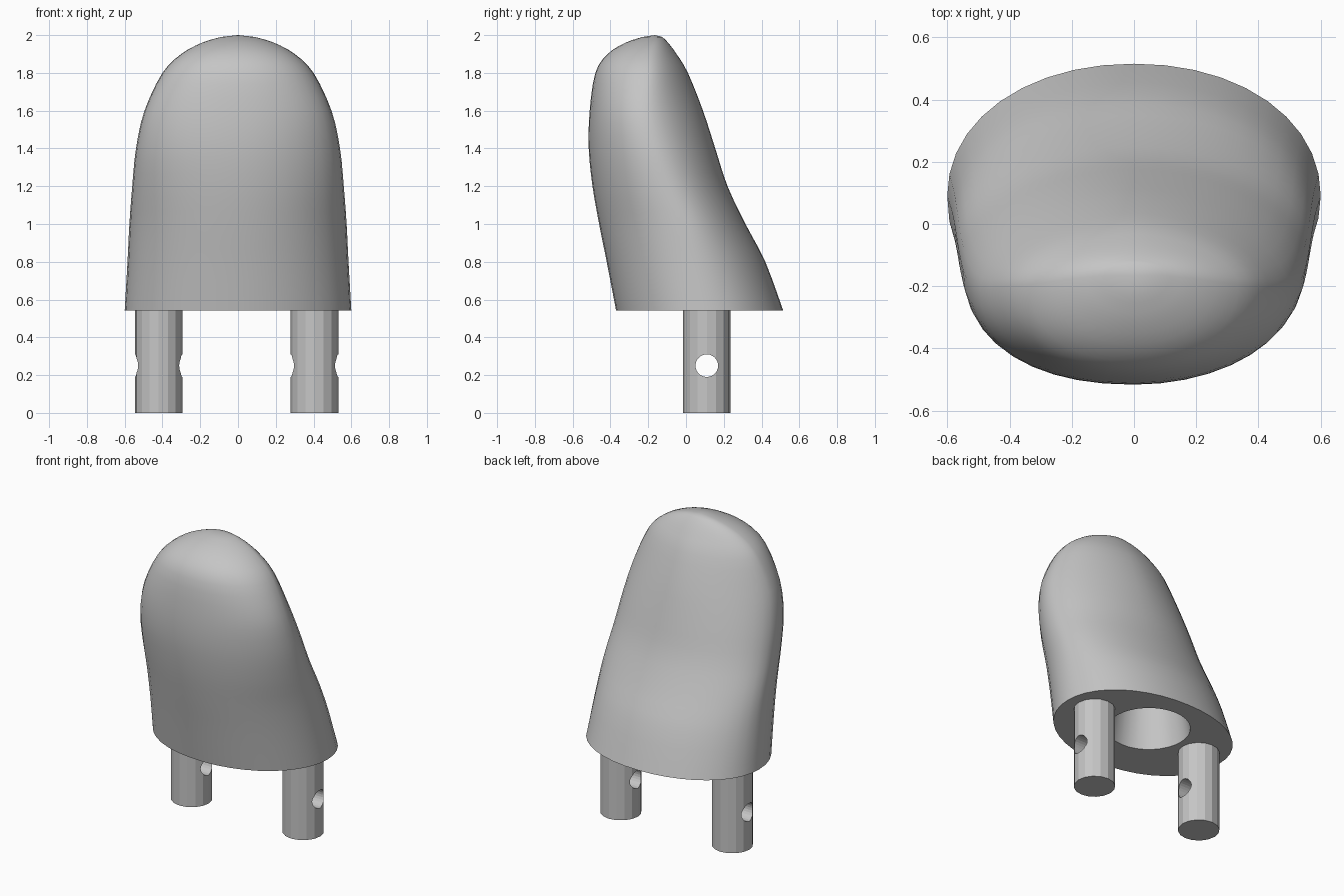
import bpy, bmesh, math
from mathutils import Matrix, Vector

if "Cube" in bpy.data.objects:
    bpy.data.objects.remove(bpy.data.objects["Cube"])

GREY = (0.56, 0.56, 0.56, 1)
grey = bpy.data.materials.new("neutral grey")
grey.use_nodes = True
grey.diffuse_color = GREY
grey.node_tree.nodes["Principled BSDF"].inputs["Base Color"].default_value = GREY

BASE = 0.541
SIDES = 40
STEPS = 3


def add_object(name, bm, hidden=False):
    bmesh.ops.recalc_face_normals(bm, faces=bm.faces)
    mesh = bpy.data.meshes.new(name)
    bm.to_mesh(mesh)
    bm.free()
    mesh.materials.append(grey)
    obj = bpy.data.objects.new(name, mesh)
    bpy.context.collection.objects.link(obj)
    obj.hide_render = hidden
    return obj


def cylinder(name, centre, r1, r2, depth, sides, rotation=None, hidden=False):
    bm = bmesh.new()
    matrix = Matrix.Translation(centre) @ (rotation or Matrix())
    bmesh.ops.create_cone(bm, cap_ends=True, segments=sides, radius1=r1,
                          radius2=r2, depth=depth, matrix=matrix)
    return add_object(name, bm, hidden)


def cut(obj, cutter):
    mod = obj.modifiers.new("cut", "BOOLEAN")
    mod.operation = "DIFFERENCE"
    mod.solver = "EXACT"
    mod.object = cutter
    with bpy.context.temp_override(object=obj, active_object=obj):
        bpy.ops.object.modifier_apply(modifier=mod.name)
    bpy.data.objects.remove(cutter)


def spline(a, b, c, d, t):
    # Catmull-Rom blend of whole section rows
    return [0.5 * (2 * q + (r - p) * t + (2 * p - 5 * q + 4 * r - s) * t * t
                   + (3 * q - p - 3 * r + s) * t ** 3)
            for p, q, r, s in zip(a, b, c, d)]


# Crown sections: height, half width, front y, back y, widest y,
# squareness of the back, of the front right and of the front left
rows = [
    (BASE, .60, -.37, .515, .09, 2.08, 2.15, 2.0),
    (.80, .585, -.42, .42, .04, 2.0, 2.15, 2.0),
    (1.0, .575, -.46, .315, -.01, 1.95, 2.15, 2.0),
    (1.2, .56, -.495, .22, -.10, 1.95, 2.15, 2.0),
    (1.4, .54, -.515, .155, -.17, 1.9, 2.2, 2.0),
    (1.6, .495, -.51, .09, -.21, 1.8, 2.2, 2.05),
    (1.8, .40, -.48, .01, -.20, 1.75, 2.25, 2.1),
    (1.9, .30, -.415, -.05, -.19, 1.8, 2.25, 2.1),
    (1.96, .19, -.32, -.095, -.175, 1.9, 2.1, 2.0),
    (1.99, .09, -.23, -.125, -.165, 2.0, 2.0, 2.0),
]
sections = []
for i in range(len(rows) - 1):
    a, b, c = rows[max(i - 1, 0)], rows[i], rows[i + 1]
    d = rows[min(i + 2, len(rows) - 1)]
    sections += [spline(a, b, c, d, k / STEPS) for k in range(STEPS)]
sections.append(rows[-1])

# Crown: rounded, leaning loft with a scooped back
bm = bmesh.new()
rings = []
for z, width, front, back, mid, p_back, p_right, p_left in sections:
    ring = []
    for k in range(SIDES):
        angle = 2 * math.pi * k / SIDES
        c, s = math.cos(angle), math.sin(angle)
        e = 2 / (p_back if s > 0 else p_right if c < 0 else p_left)
        x = width * math.copysign(abs(c) ** e, c)
        reach = (back - mid) if s > 0 else (mid - front)
        ring.append(bm.verts.new((x, mid + reach * math.copysign(abs(s) ** e, s), z)))
    rings.append(ring)
for low, high in zip(rings, rings[1:]):
    for k in range(SIDES):
        n = (k + 1) % SIDES
        bm.faces.new((low[k], low[n], high[n], high[k]))
bm.faces.new(rings[0][::-1])
tip = bm.verts.new((0, -.165, 2))
for k in range(SIDES):
    bm.faces.new((rings[-1][k], rings[-1][(k + 1) % SIDES], tip))
crown = add_object("crown", bm)

# Round socket in the underside
cut(crown, cylinder("socket_cutter", Vector((0, .14, BASE + .175)),
                    .26, .19, .45, 32, hidden=True))
bpy.ops.object.select_all(action="DESELECT")
crown.select_set(True)
bpy.context.view_layer.objects.active = crown
bpy.ops.object.shade_smooth_by_angle(angle=math.radians(40))

# Pegs with a sideways pin hole
for name, x in (("right_peg", -.42), ("left_peg", .405)):
    peg = cylinder(name, Vector((x, .11, BASE / 2)), .126, .126, BASE, 16)
    cut(peg, cylinder("pin_cutter", Vector((x, .11, .25)), .06, .06, .5, 24,
                      Matrix.Rotation(math.pi / 2, 4, "Y"), True))
